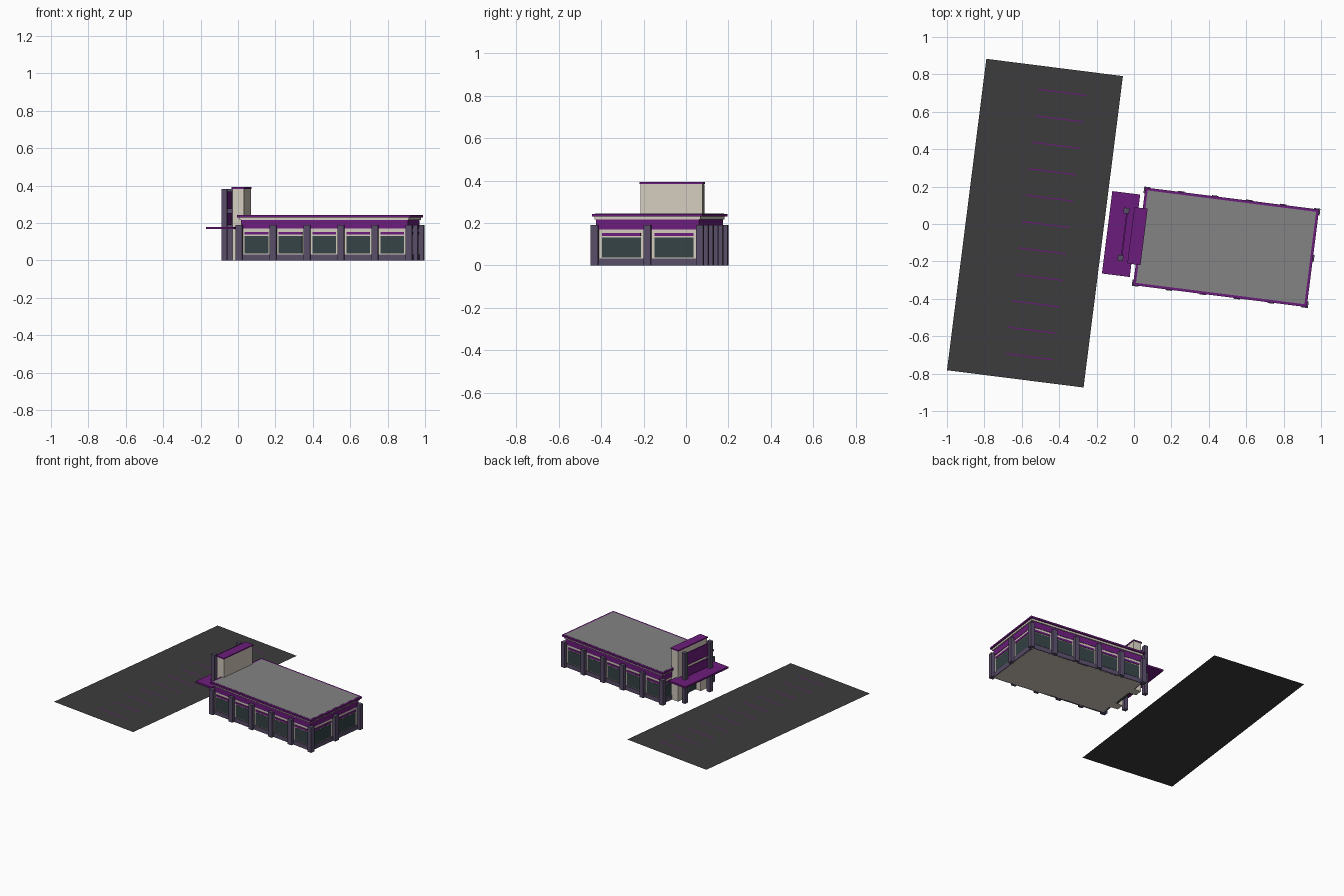
import bpy
from math import radians
from mathutils import Matrix

if "Cube" in bpy.data.objects:
    bpy.data.objects.remove(bpy.data.objects["Cube"])

# Site frame: everything is turned about z and symmetric about one axis
SITE = Matrix.Rotation(radians(-7.2), 4, 'Z') @ Matrix.Translation((0, -0.062, 0))
CX, HL, HW = 0.504, 0.447, 0.242      # building centre, half length, half width


def mat(name, r, g, b):
    m = bpy.data.materials.new(name)
    m.diffuse_color = (r, g, b, 1)
    m.use_nodes = True
    m.node_tree.nodes["Principled BSDF"].inputs["Base Color"].default_value = m.diffuse_color
    return m


PURPLE = mat("purple", 0.15, 0.012, 0.20)
STONE = mat("purple_grey", 0.10, 0.075, 0.14)
CREAM = mat("cream", 0.65, 0.60, 0.51)
GLASS = mat("glass", 0.035, 0.055, 0.06)
ASPHALT = mat("asphalt", 0.045, 0.045, 0.047)
ROOF = mat("roof_grey", 0.23, 0.23, 0.23)


def mesh_object(name, verts, faces, m):
    me = bpy.data.meshes.new(name)
    me.from_pydata([SITE @ Matrix.Translation(v).to_translation() for v in verts], [], faces)
    me.materials.append(m)
    ob = bpy.data.objects.new(name, me)
    bpy.context.collection.objects.link(ob)
    return ob


def box(name, x0, x1, y0, y1, z0, z1, m):
    x0, x1 = sorted((x0, x1))
    y0, y1 = sorted((y0, y1))
    v = [(x, y, z) for z in (z0, z1) for x, y in ((x0, y0), (x1, y0), (x1, y1), (x0, y1))]
    f = [(3, 2, 1, 0), (4, 5, 6, 7)] + [(i, (i + 1) % 4, (i + 1) % 4 + 4, i + 4) for i in range(4)]
    return mesh_object(name, v, f, m)


def sheet(name, x0, x1, y0, y1, z, m):
    return mesh_object(name, [(x0, y0, z), (x1, y0, z), (x1, y1, z), (x0, y1, z)], [(0, 1, 2, 3)], m)


def slab(name, grow, z0, z1, m):
    return box(name, CX - HL - grow, CX + HL + grow, -HW - grow, HW + grow, z0, z1, m)


# Parking lot with painted bays
sheet("parking_lot", -0.894, -0.158, -0.839, 0.839, 0, ASPHALT)
for i in range(11):
    y = (i - 5) * 0.1424
    sheet("parking_stripe", -0.596, -0.339, y - 0.003, y + 0.003, 0.002, PURPLE)

# Building body and stacked roof bands
slab("building_body", 0, 0, 0.172, CREAM)
slab("purple_fascia", 0.003, 0.170, 0.216, PURPLE)
slab("cream_cornice", 0.010, 0.216, 0.230, CREAM)
slab("roof_cap", 0.021, 0.230, 0.243, PURPLE)
box("roof_deck", CX - HL - 0.007, CX + HL + 0.007, -HW - 0.007, HW + 0.007, 0.240, 0.244, ROOF)


# One window bay: plinth, glass and transom strip laid on the cream wall
def bay(centre, width, side, axis):
    rows = (("bay_plinth", 0.5, 0.0, 0.033, 0.006, STONE),
            ("window_glass", 0.43, 0.037, 0.132, 0.002, GLASS),
            ("window_transom", 0.43, 0.138, 0.153, 0.004, PURPLE))
    for name, k, z0, z1, d, m in rows:
        a, b = centre - width * k, centre + width * k
        if axis == 'x':
            box(name, a, b, side * (HW - 0.01), side * (HW + d), z0, z1, m)
        else:
            box(name, CX + side * (HL - 0.01), CX + side * (HL + d), a, b, z0, z1, m)


def column(x, y):
    r = 0.0175
    box("wall_column", x - r, x + r, y - r, y + r, 0, 0.19, STONE)


# Long walls: six columns, five bays each
COLX, COLY = HL + 0.010, HW + 0.008
for s in (-1, 1):
    step = COLX * 2 / 5
    for i in range(6):
        column(CX - COLX + i * step, s * COLY)
    for i in range(5):
        bay(CX - COLX + (i + 0.5) * step, step - 0.035, s, 'x')
    # End wall bays, and short bays beside the entrance tower
    bay(s * COLY / 2, COLY - 0.035, 1, 'y')
    bay(s * 0.190, 0.082, -1, 'y')
column(CX + COLX, 0)

# Entrance tower: two piers, upper block, cap and recessed doors
for s in (-1, 1):
    box("tower_pier", -0.003, 0.058, s * 0.085, s * 0.148, 0, 0.17, CREAM)
    # Pylons in front of the tower, carrying the sign panels
    box("entrance_pylon", -0.064, -0.034, s * 0.112, s * 0.143, 0, 0.382, STONE)
box("tower_block", -0.003, 0.058, -0.148, 0.148, 0.17, 0.383, CREAM)
box("tower_cap", -0.009, 0.062, -0.152, 0.152, 0.383, 0.392, PURPLE)
box("entrance_doors", 0.038, 0.046, -0.085, 0.085, 0.003, 0.15, GLASS)
box("door_header", 0.034, 0.046, -0.085, 0.085, 0.15, 0.17, PURPLE)
for y in (-0.085, 0, 0.085):
    box("door_mullion", 0.034, 0.047, y - 0.004, y + 0.004, 0, 0.15, STONE)
box("upper_panel", -0.048, -0.040, -0.112, 0.112, 0.275, 0.368, PURPLE)
box("lower_panel", -0.048, -0.040, -0.112, 0.112, 0.19, 0.255, PURPLE)

# Entrance canopy
box("entrance_canopy", -0.137, 0.013, -0.222, 0.222, 0.167, 0.180, PURPLE)
